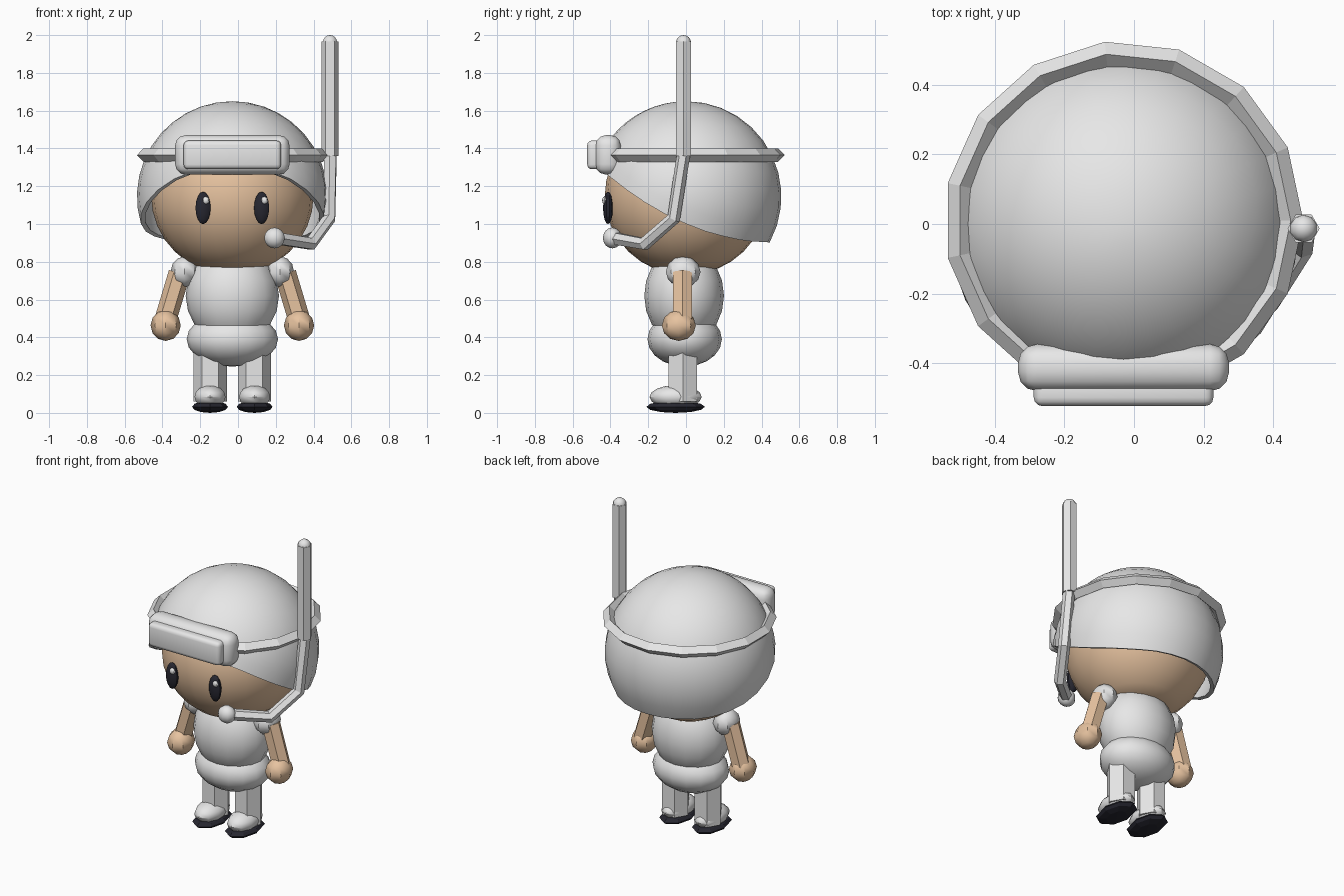
import bpy, bmesh, math
from mathutils import Vector

if "Cube" in bpy.data.objects:
    bpy.data.objects.remove(bpy.data.objects["Cube"])

CX = -0.03  # the body's own centre line


def material(name, rgb):
    m = bpy.data.materials.new(name)
    m.diffuse_color = (*rgb, 1)
    m.use_nodes = True
    m.node_tree.nodes["Principled BSDF"].inputs["Base Color"].default_value = m.diffuse_color
    return m


GREY = material("light grey", (0.8, 0.8, 0.8))
SKIN = material("skin tan", (0.82, 0.56, 0.36))
DARK = material("dark navy", (0.02, 0.02, 0.03))


def finish(name, mat, smooth=0):
    ob = bpy.context.object
    ob.name = name
    ob.data.materials.clear()
    ob.data.materials.append(mat)
    bpy.ops.object.transform_apply(location=False, rotation=True, scale=True)
    if smooth:
        bpy.ops.object.shade_smooth_by_angle(angle=math.radians(smooth))
    return ob


def ball(name, loc, radii, mat, seg=16, rings=10, smooth=40):
    bpy.ops.mesh.primitive_uv_sphere_add(segments=seg, ring_count=rings, radius=1, location=loc)
    bpy.context.object.scale = radii
    return finish(name, mat, smooth)


def rod(name, a, b, r, mat, sides=6):
    a, b = Vector(a), Vector(b)
    d = b - a
    bpy.ops.mesh.primitive_cylinder_add(vertices=sides, radius=r, depth=d.length, location=(a + b) / 2)
    ob = bpy.context.object
    for v in ob.data.vertices:  # a corner points along x
        v.co.x, v.co.y = v.co.y, -v.co.x
    ob.rotation_euler = (0, math.atan2(d.x, d.z), 0) if abs(d.y) < 1e-6 else d.to_track_quat('Z', 'Y').to_euler()
    return finish(name, mat)


def rounded_box(name, lo, hi, bevel, mat):
    lo, hi = Vector(lo), Vector(hi)
    bpy.ops.mesh.primitive_cube_add(size=1, location=(lo + hi) / 2)
    bpy.context.object.scale = hi - lo
    ob = finish(name, mat)
    mod = ob.modifiers.new("round", 'BEVEL')
    mod.width, mod.segments = bevel, 3
    bpy.ops.object.modifier_apply(modifier="round")
    bpy.ops.object.shade_smooth_by_angle(angle=math.radians(40))
    return ob


# head, cut flat at the neck
head = ball("head", (CX, 0, 1.15), (0.43, 0.43, 0.42), SKIN, 24, 16)
bm = bmesh.new()
bm.from_mesh(head.data)
cut = bmesh.ops.bisect_plane(bm, geom=bm.verts[:] + bm.edges[:] + bm.faces[:],
                             plane_co=(0, 0, -0.385), plane_no=(0, 0, -1), clear_outer=True)
bmesh.ops.holes_fill(bm, edges=[e for e in cut["geom_cut"] if isinstance(e, bmesh.types.BMEdge)])
bm.to_mesh(head.data)
bm.free()

# eyes with highlights
for side, s in (("left", -1), ("right", 1)):
    x = CX + s * 0.155
    ball(side + "_eye", (x, -0.413, 1.085), (0.042, 0.026, 0.086), DARK, 10, 8)
    ball(side + "_eye_highlight", (x + 0.015, -0.432, 1.125), (0.018, 0.012, 0.02), GREY, 8, 6)

# helmet: spherical shell whose lower rim sweeps up towards the face
R, CZ, SEG, ROWS = 0.505, 1.145, 28, 11


def rim_angle(phi):
    t = 0.3
    while t < 2.6:
        y = R * math.sin(t) * math.sin(phi)
        if CZ + R * math.cos(t) < 0.905 + 0.475 * (0.45 - y) ** 2:
            break
        t += 0.005
    return t


bm = bmesh.new()
top = bm.verts.new((0, 0, R))
cols = []
for i in range(SEG):
    phi = math.tau * i / SEG
    end = rim_angle(phi)
    angles = [end * j / ROWS for j in range(1, ROWS + 1)]
    cols.append([bm.verts.new((R * math.sin(t) * math.cos(phi), R * math.sin(t) * math.sin(phi),
                               R * math.cos(t))) for t in angles])
for i in range(SEG):
    a, b = cols[i], cols[(i + 1) % SEG]
    bm.faces.new((top, a[0], b[0]))
    for j in range(ROWS - 1):
        bm.faces.new((a[j], a[j + 1], b[j + 1], b[j]))
mesh = bpy.data.meshes.new("helmet")
bm.to_mesh(mesh)
bm.free()
helmet = bpy.data.objects.new("helmet", mesh)
bpy.context.collection.objects.link(helmet)
helmet.location = (CX, 0, CZ)
bpy.context.view_layer.objects.active = helmet
bpy.ops.object.select_all(action='DESELECT')
helmet.select_set(True)
mod = helmet.modifiers.new("thickness", 'SOLIDIFY')
mod.thickness, mod.offset = 0.025, -1
bpy.ops.object.modifier_apply(modifier="thickness")
finish("helmet", GREY, 40)

# goggle strap and goggles
bpy.ops.mesh.primitive_torus_add(major_segments=15, minor_segments=4, major_radius=0.48,
                                 minor_radius=0.036, location=(CX, 0.01, 1.365))
finish("goggle_strap", GREY)
rounded_box("goggle_frame", (-0.333, -0.48, 1.262), (0.273, -0.345, 1.47), 0.055, GREY)
rounded_box("goggle_lens", (-0.288, -0.523, 1.29), (0.228, -0.44, 1.442), 0.025, GREY)

# breathing tube
cu = bpy.data.curves.new("tube_bend", 'CURVE')
cu.dimensions, cu.bevel_depth, cu.bevel_resolution, cu.use_fill_caps = '3D', 0.036, 1, True
path = [(0.193, -0.39, 0.926), (0.385, -0.22, 0.895), (0.483, -0.065, 1.03), (0.49, -0.013, 1.37)]
sp = cu.splines.new('POLY')
sp.points.add(len(path) - 1)
for p, co in zip(sp.points, path):
    p.co = (*co, 1)
bend = bpy.data.objects.new("tube_bend", cu)
bpy.context.collection.objects.link(bend)
bpy.ops.object.select_all(action='DESELECT')
bend.select_set(True)
bpy.context.view_layer.objects.active = bend
bpy.ops.object.convert(target='MESH')
finish("tube_bend", GREY)
for p in bpy.context.object.data.polygons:
    p.use_smooth = False
rod("tube_upright", (0.487, -0.013, 1.36), (0.487, -0.013, 1.965), 0.046, GREY)
ball("tube_tip", (0.487, -0.013, 1.96), (0.04, 0.04, 0.04), GREY, 10, 8)
ball("mouthpiece", (0.193, -0.39, 0.926), (0.057, 0.05, 0.055), GREY, 10, 8)

# torso and hips
ball("torso", (CX, -0.01, 0.62), (0.247, 0.211, 0.26), GREY, 16, 10)
ball("hips", (CX, -0.007, 0.39), (0.242, 0.197, 0.145), GREY, 16, 10)

# arms, legs and feet
for side, s in (("left", -1), ("right", 1)):
    def at(x, y, z):
        return (CX + s * x, y, z)
    ball(side + "_sleeve", at(0.252, -0.015, 0.747), (0.075, 0.092, 0.082), GREY, 8, 6)
    rod(side + "_arm", at(0.28, -0.018, 0.74), at(0.355, -0.018, 0.49), 0.058, SKIN)
    ball(side + "_hand", at(0.353, -0.038, 0.463), (0.08, 0.09, 0.082), SKIN, 8, 6)
    rod(side + "_leg", at(0.117, -0.017, 0.06), at(0.117, -0.017, 0.36), 0.088, GREY)
    ball(side + "_shoe", at(0.118, -0.055, 0.085), (0.086, 0.138, 0.062), GREY, 10, 8)
    ball(side + "_sole", at(0.118, -0.055, 0.032), (0.095, 0.155, 0.032), DARK, 8, 6, 0)
